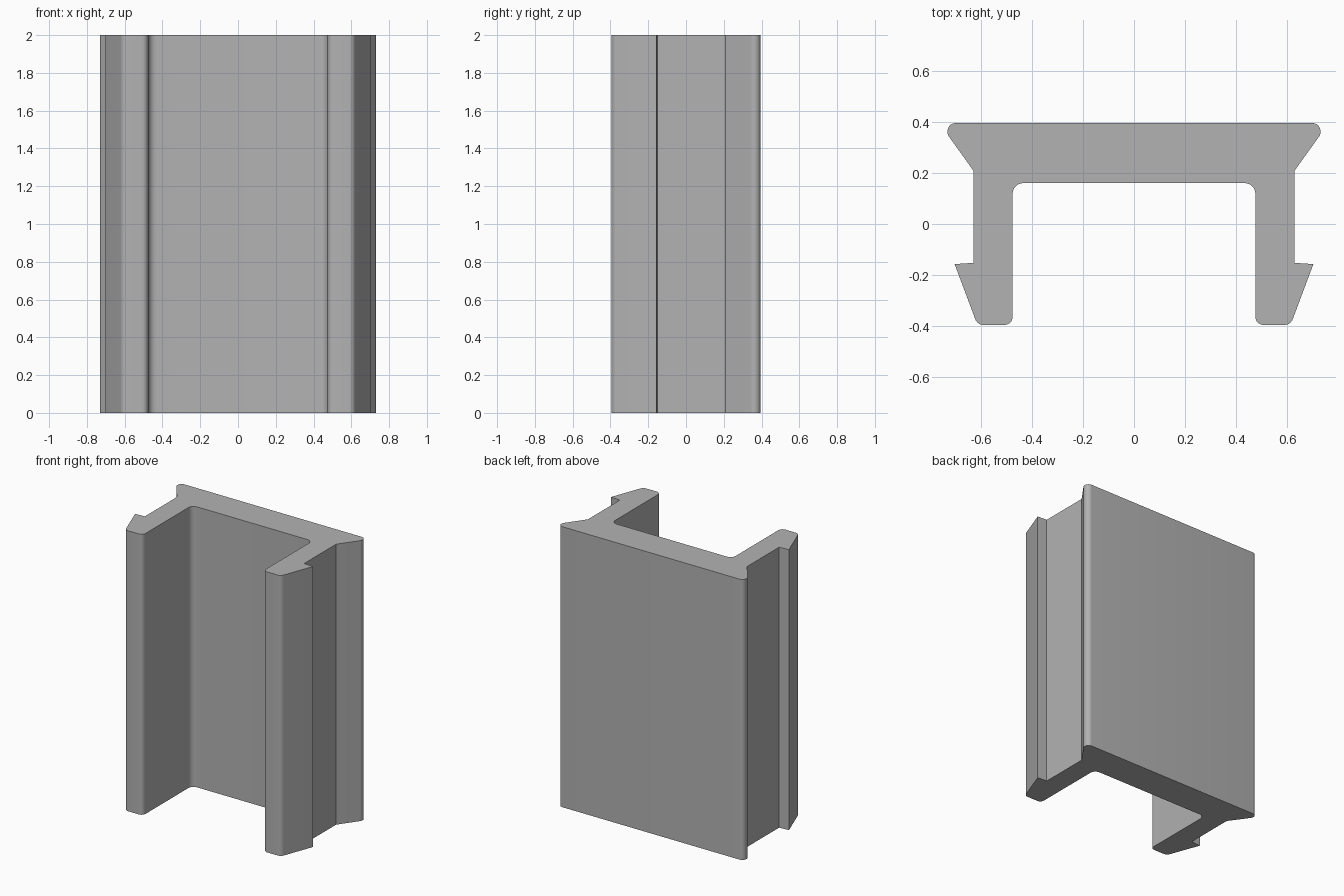
import bpy, bmesh, math
from mathutils import Vector

cube = bpy.data.objects.get("Cube")
if cube:
    bpy.data.objects.remove(cube, do_unlink=True)

HEIGHT = 2.0
STEPS = 8

# Right half of the cross-section: x, y, corner radius
HALF = [
    (0.73, 0.395, 0.032),     # rear lip
    (0.73, 0.35, 0.035),
    (0.628, 0.208, 0),        # outer leg wall
    (0.628, -0.152, 0),
    (0.702, -0.157, 0),       # snap hook
    (0.613, -0.395, 0.035),
    (0.475, -0.395, 0.032),   # leg tip
    (0.475, 0.16, 0.042),     # inner channel corner
]


def fillet(corners):
    """Round each corner of a closed outline by its radius."""
    out = []
    n = len(corners)
    for i, (x, y, r) in enumerate(corners):
        p = Vector((x, y))
        if r == 0:
            out.append(p)
            continue
        a = (Vector(corners[i - 1][:2]) - p).normalized()
        b = (Vector(corners[(i + 1) % n][:2]) - p).normalized()
        half = a.angle(b) / 2
        centre = p + (a + b).normalized() * (r / math.sin(half))
        start = p + a * (r / math.tan(half)) - centre
        end = p + b * (r / math.tan(half)) - centre
        sweep = math.pi - 2 * half
        for k in range(STEPS + 1):
            t = k / STEPS
            out.append(centre + (start * math.sin((1 - t) * sweep)
                                 + end * math.sin(t * sweep)) / math.sin(sweep))
    return out


# Mirror the half section into a full outline, then extrude it upward
outline = fillet(HALF + [(-x, y, r) for x, y, r in reversed(HALF)])
bm = bmesh.new()
base = bm.faces.new([bm.verts.new((p.x, p.y, 0)) for p in outline])
top = bmesh.ops.extrude_face_region(bm, geom=[base], use_keep_orig=True)
bmesh.ops.translate(bm, vec=(0, 0, HEIGHT),
                    verts=[v for v in top["geom"] if isinstance(v, bmesh.types.BMVert)])
bmesh.ops.recalc_face_normals(bm, faces=bm.faces)
mesh = bpy.data.meshes.new("channel_profile")
bm.to_mesh(mesh)
bm.free()

# Plain grey finish
grey = bpy.data.materials.new("light_grey")
grey.use_nodes = True
colour = (0.45, 0.45, 0.45, 1)
grey.diffuse_color = colour
grey.node_tree.nodes["Principled BSDF"].inputs["Base Color"].default_value = colour
mesh.materials.append(grey)

channel = bpy.data.objects.new("channel_profile", mesh)
bpy.context.collection.objects.link(channel)
bpy.ops.object.select_all(action="DESELECT")
channel.select_set(True)
bpy.context.view_layer.objects.active = channel
bpy.ops.object.shade_smooth_by_angle(angle=math.radians(25))
